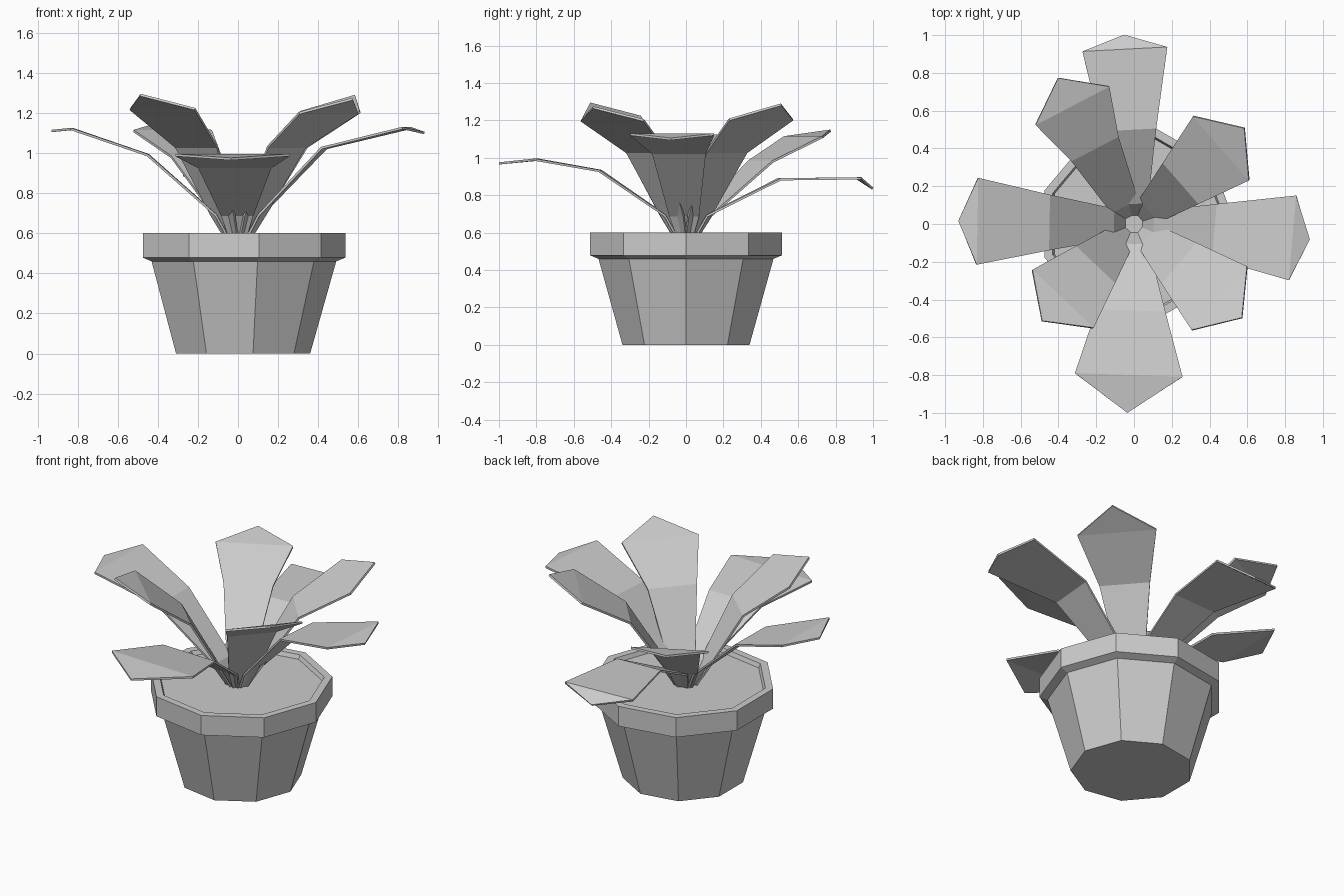
import bpy, bmesh
from math import sin, cos, radians, tau

if "Cube" in bpy.data.objects:
    bpy.data.objects.remove(bpy.data.objects["Cube"])

SIDES = 9


def make_object(name, bm):
    bmesh.ops.recalc_face_normals(bm, faces=bm.faces)
    mesh = bpy.data.meshes.new(name)
    bm.to_mesh(mesh)
    bm.free()
    obj = bpy.data.objects.new(name, mesh)
    bpy.context.collection.objects.link(obj)
    return obj


def lathe(name, profile, cx):
    """Closed nine-sided solid from (radius, z) points, capped at both ends."""
    bm = bmesh.new()
    rings = [[bm.verts.new((cx + r * cos(tau * i / SIDES), r * sin(tau * i / SIDES), z))
              for i in range(SIDES)] for r, z in profile]
    for a, b in zip(rings, rings[1:]):
        for i in range(SIDES):
            j = (i + 1) % SIDES
            bm.faces.new((a[i], a[j], b[j], b[i]))
    bm.faces.new(rings[0][::-1])
    bm.faces.new(rings[-1])
    return make_object(name, bm)


def leaf(name, azimuth, tip, wide, width, mid):
    """Thin leaf: cross-sections (radius, z, width) swept outward to a tip."""
    a = radians(azimuth)
    bm = bmesh.new()

    def vert(r, s, z):
        return bm.verts.new((r * cos(a) - s * sin(a), r * sin(a) + s * cos(a), z))

    sections = [(0.05, 0.58, 0.09), (0.11, 0.69, 0.16),
                (*mid, width * 0.64), (*wide, width)]
    pairs = [(vert(r, -w / 2, z), vert(r, w / 2, z)) for r, z, w in sections]
    for (a0, a1), (b0, b1) in zip(pairs, pairs[1:]):
        bm.faces.new((a0, b0, b1, a1))
    bm.faces.new((pairs[-1][0], vert(tip[0], 0, tip[1]), pairs[-1][1]))
    obj = make_object(name, bm)
    solid = obj.modifiers.new("thickness", 'SOLIDIFY')
    solid.thickness = 0.012
    solid.offset = 0
    return obj


# Pot with thick rim and slightly sunken soil
lathe("pot", [(0.345, 0), (0.475, 0.46), (0.52, 0.478), (0.52, 0.6),
              (0.475, 0.6), (0.465, 0.575)], 0.015)

# Leaves: azimuth, tip (r, z), widest (r, z), width, bend (r, z)
leaves = [
    (93, (1.00, 0.835), (0.926, 0.89), 0.45, (0.50, 0.885)),
    (268, (1.00, 0.97), (0.80, 0.99), 0.57, (0.46, 0.93)),
    (-5, (0.933, 1.10), (0.843, 1.125), 0.45, (0.43, 1.025)),
    (179, (0.93, 1.11), (0.83, 1.12), 0.46, (0.45, 0.99)),
    (41, (0.775, 1.285), (0.612, 1.205), 0.45, (0.33, 1.03)),
    (117.5, (0.872, 1.145), (0.707, 1.11), 0.44, (0.45, 0.98)),
    (226.5, (0.708, 1.29), (0.548, 1.22), 0.446, (0.30, 1.03)),
    (-41, (0.758, 1.27), (0.60, 1.20), 0.446, (0.32, 1.03)),
]
for n, spec in enumerate(leaves, 1):
    leaf(f"leaf_{n}", *spec)
